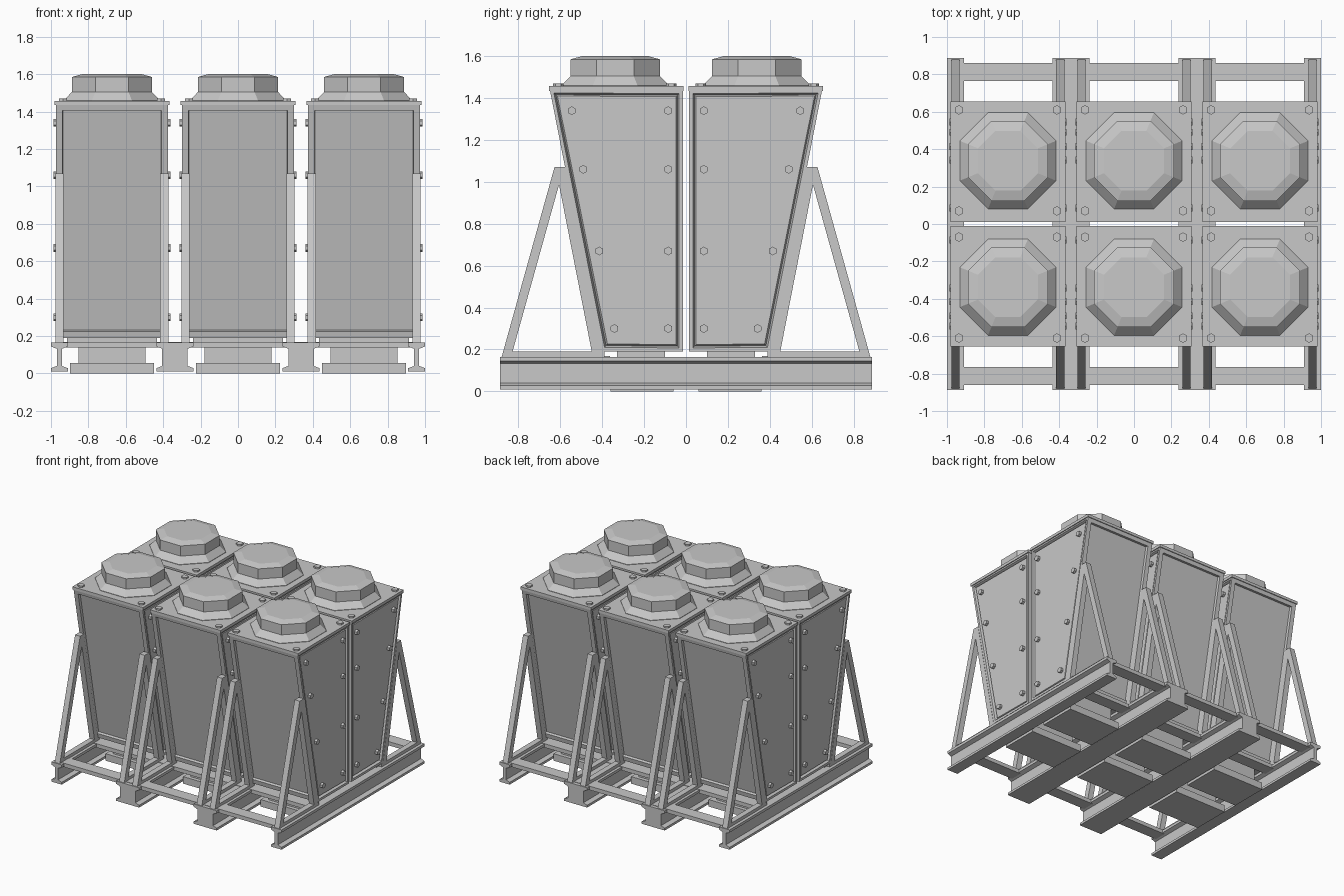
import bpy, bmesh, math
from mathutils import Vector

if "Cube" in bpy.data.objects:
    bpy.data.objects.remove(bpy.data.objects["Cube"])

grey = bpy.data.materials.new("light_grey_metal")
grey.diffuse_color = (0.58, 0.58, 0.58, 1)
grey.use_nodes = True
grey.node_tree.nodes["Principled BSDF"].inputs["Base Color"].default_value = grey.diffuse_color


def finish(name, bm):
    bmesh.ops.recalc_face_normals(bm, faces=bm.faces)
    me = bpy.data.meshes.new(name)
    bm.to_mesh(me)
    bm.free()
    me.materials.append(grey)
    ob = bpy.data.objects.new(name, me)
    bpy.context.collection.objects.link(ob)
    return ob


def prism(pts, axis, lo, hi):
    """Extrude a closed 2D profile along x (points are y,z) or y (points are x,z)."""
    bm = bmesh.new()
    put = (lambda p, t: (t, p[0], p[1])) if axis == "x" else (lambda p, t: (p[0], t, p[1]))
    a = [bm.verts.new(put(p, lo)) for p in pts]
    b = [bm.verts.new(put(p, hi)) for p in pts]
    n = len(pts)
    bm.faces.new(a)
    bm.faces.new(b[::-1])
    for i in range(n):
        bm.faces.new((a[i], b[i], b[(i + 1) % n], a[(i + 1) % n]))
    bmesh.ops.recalc_face_normals(bm, faces=bm.faces)
    bm.normal_update()
    return bm


def box(name, x0, x1, y0, y1, z0, z1):
    return finish(name, prism([(y0, z0), (y1, z0), (y1, z1), (y0, z1)], "x", x0, x1))


def rings(name, profile, sides, centre, axis="z"):
    """Stack regular polygons; profile holds (apothem, height) pairs."""
    bm = bmesh.new()
    loops = []
    for r, h in profile:
        loop = []
        for i in range(sides):
            a = 2 * math.pi * (i + 0.5) / sides
            u, v = (r / math.cos(math.pi / sides) * f(a) for f in (math.cos, math.sin))
            p = (u, v, h) if axis == "z" else (h, u, v)
            loop.append(bm.verts.new(Vector(p) + Vector(centre)))
        loops.append(loop)
    for lo, hi in zip(loops, loops[1:]):
        for i in range(sides):
            j = (i + 1) % sides
            bm.faces.new((lo[i], lo[j], hi[j], hi[i]))
    bm.faces.new(loops[0][::-1])
    bm.faces.new(loops[-1])
    return finish(name, bm)


Z0, Z1 = 0.19, 1.44


def outer_y(z):
    """Distance of the slanted cabinet face from the centre plane."""
    return 0.405 + 0.245 * (z - Z0) / (Z1 - Z0)


def cabinet(cx, s):
    pts = [(s * 0.015, Z0), (s * outer_y(Z0), Z0), (s * outer_y(Z1), Z1), (s * 0.015, Z1)]
    bm = prism(pts, "x", cx - 0.3, cx + 0.3)
    # recessed panels: grooved on the ends, plain on the slanted face
    ends = [f for f in bm.faces if abs(f.normal.x) > 0.9]
    slant = [f for f in bm.faces if f.normal.y * s > 0.5]
    bmesh.ops.inset_individual(bm, faces=ends, thickness=0.025, depth=0)
    bmesh.ops.inset_individual(bm, faces=ends, thickness=0.012, depth=-0.02)
    bmesh.ops.inset_individual(bm, faces=ends, thickness=0.010, depth=0.012)
    bmesh.ops.inset_individual(bm, faces=slant, thickness=0.05, depth=0)
    bmesh.ops.inset_individual(bm, faces=slant, thickness=0.004, depth=-0.02)
    finish("cabinet", bm)


def unit(cx, s):
    cabinet(cx, s)
    ys = lambda a, b: sorted((s * a, s * b))
    box("roof_plate", cx - 0.307, cx + 0.307, *ys(0.012, 0.655), 1.435, 1.457)
    # octagonal fan housing with flared skirt and bevelled cap
    rings("fan_housing", [(0.257, 1.45), (0.257, 1.46), (0.214, 1.505),
                          (0.214, 1.585), (0.16, 1.6)], 8, (cx, s * 0.338, 0))
    # roof bolts
    for dx in (-0.262, 0.262):
        for y in (0.07, 0.61):
            rings("roof_bolt", [(0.022, 1.45), (0.022, 1.469)], 6, (cx + dx, s * y, 0))
    # bolts on the end panels
    for side in (-1, 1):
        for z in (0.3, 0.67, 1.06, 1.34):
            for y in (0.085, outer_y(z) - 0.085):
                rings("panel_bolt", [(0.018, side * 0.28), (0.018, side * 0.312)], 6,
                      (cx, s * y, z), "x")
    # pedestal under the cabinet
    box("pedestal_foot", cx - 0.225, cx + 0.225, *ys(0.06, 0.36), 0, 0.055)
    box("pedestal_column", cx - 0.18, cx + 0.18, *ys(0.1, 0.33), 0.055, 0.17)
    box("pedestal_head", cx - 0.24, cx + 0.24, *ys(0.1, 0.33), 0.165, 0.195)
    # triangular support frames
    for dx in (-0.28, 0.28):
        x0, x1 = cx + dx - 0.022, cx + dx + 0.022
        lean = [(s * outer_y(0.165), 0.165), (s * (outer_y(0.165) + 0.045), 0.165),
                (s * (outer_y(1.07) + 0.045), 1.07), (s * outer_y(1.07), 1.07)]
        finish("cabinet_strut", prism(lean, "x", x0, x1))
        out = [(s * 0.835, 0.165), (s * 0.88, 0.165), (s * 0.628, 1.07), (s * 0.583, 1.07)]
        finish("outer_strut", prism(out, "x", x0, x1))
        box("foot_rail", x0, x1, *ys(0.39, 0.86), 0.163, 0.19)


for cx in (-0.674, 0, 0.674):
    for s in (-1, 1):
        unit(cx, s)


def i_beam(name, cx, flange, web):
    right = [(flange, 0.01), (flange, 0.028), (web, 0.04),
             (web, 0.132), (flange, 0.144), (flange, 0.165)]
    pts = [(cx + x, z) for x, z in right] + [(cx - x, z) for x, z in right[::-1]]
    finish(name, prism(pts, "y", -0.888, 0.888))


# base skid
for s in (-1, 1):
    i_beam("outer_beam", s * 0.955, 0.045, 0.014)
    i_beam("middle_beam", s * 0.337, 0.1, 0.068)
    for y in (0.812, 0.41):
        box("cross_member", -0.95, 0.95, s * y - 0.048, s * y + 0.048, 0.138, 0.168)
